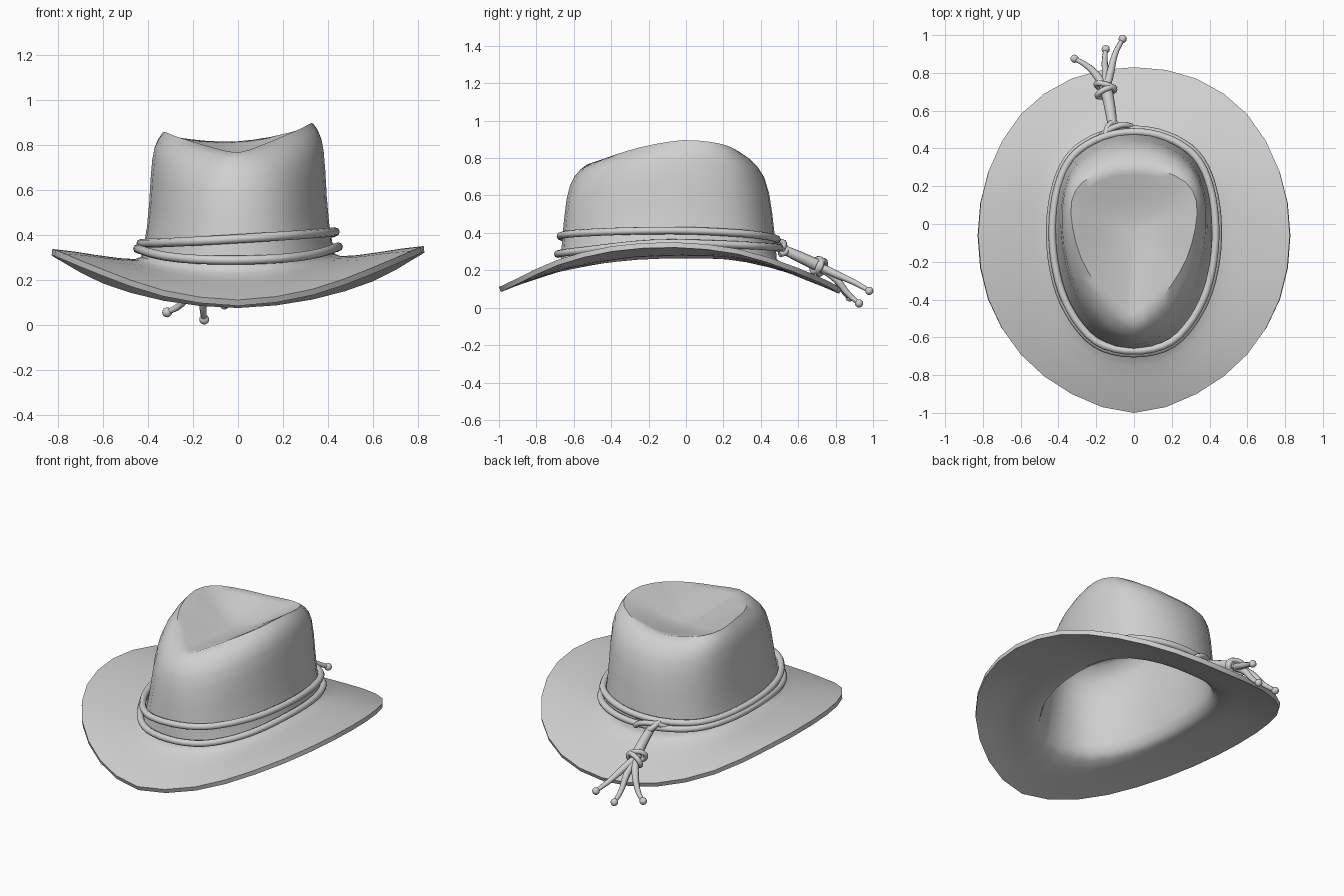
import bpy, math
from mathutils import Vector

if "Cube" in bpy.data.objects:
    bpy.data.objects.remove(bpy.data.objects["Cube"])

felt = bpy.data.materials.new("light_grey")
felt.diffuse_color = (0.63, 0.63, 0.63, 1)
felt.use_nodes = True
felt.node_tree.nodes["Principled BSDF"].inputs["Base Color"].default_value = felt.diffuse_color

N = 32  # columns around the hat

# Half outlines, front to back along the right side: (x, y, z)
OUTER = [(0, -1, .11), (.33, -.90, .155), (.60, -.69, .25), (.77, -.40, .322), (.825, -.06, .343),
         (.77, .28, .308), (.60, .58, .215), (.33, .77, .135), (0, .83, .10)]
BASE = [(0, -.67, .24), (.20, -.62, .25), (.34, -.45, .27), (.41, -.25, .29), (.43, -.02, .297),
        (.40, .20, .295), (.32, .36, .28), (.17, .455, .262), (0, .485, .25)]
RIDGE = [(0, -.53, .765), (.10, -.44, .79), (.20, -.32, .825), (.28, -.18, .855), (.325, -.02, .876),
         (.33, .12, .868), (.275, .22, .85), (.14, .285, .825), (0, .30, .815)]


def loop(half, tilt=0.0):
    """Mirror a half outline, tilt it sideways and resample it as a smooth closed loop."""
    pts = [Vector(p) for p in half] + [Vector((-x, y, z)) for x, y, z in half[-2:0:-1]]
    for p in pts:
        p.z += tilt * p.x
    n, out = len(pts), []
    for i in range(N):
        k, t = divmod(i * n / N, 1)
        a, b, c, d = (pts[(int(k) + j) % n] for j in (-1, 0, 1, 2))
        out.append(0.5 * (2 * b + (c - a) * t + (2 * a - 5 * b + 4 * c - d) * t * t
                          + (3 * b - a - 3 * c + d) * t ** 3))
    return out


def activate(ob):
    bpy.ops.object.select_all(action='DESELECT')
    ob.select_set(True)
    bpy.context.view_layer.objects.active = ob


def finish(ob, angle=50):
    ob.data.materials.clear()
    ob.data.materials.append(felt)
    activate(ob)
    bpy.ops.object.shade_smooth_by_angle(angle=math.radians(angle))


def tube(name, pts, radius, closed=False, radii=None):
    """Round cord along a smooth path."""
    cu = bpy.data.curves.new(name, 'CURVE')
    cu.dimensions = '3D'
    cu.bevel_depth, cu.bevel_resolution = radius, 2
    cu.resolution_u = 2 if closed else 5
    cu.use_fill_caps = True
    sp = cu.splines.new('BEZIER')
    sp.bezier_points.add(len(pts) - 1)
    sp.use_cyclic_u = closed
    for i, (bp, p) in enumerate(zip(sp.bezier_points, pts)):
        bp.co = p
        bp.handle_left_type = bp.handle_right_type = 'AUTO'
        bp.radius = radii[i] if radii else 1
    ob = bpy.data.objects.new(name, cu)
    bpy.context.collection.objects.link(ob)
    activate(ob)
    bpy.ops.object.convert(target='MESH')
    finish(bpy.context.view_layer.objects.active)


# Hat shell: brim, pinched crown wall and top dent as one lofted sheet
outer, base, ridge = loop(OUTER, .008), loop(BASE, .015), loop(RIDGE, .06)
rows = [outer]
for t, sag in ((.25, 0), (.5, .004), (.75, .006), (.93, .002)):         # brim
    rows.append([o.lerp(b, t) - Vector((0, 0, sag)) for o, b in zip(outer, base)])
# crown wall: inward share at the front and back, inward share at the sides, height share
for f_end, f_side, g in ((0, 0, .02), (.02, .10, .10), (.06, .24, .25), (.13, .34, .45), (.22, .40, .64),
                         (.36, .47, .79), (.53, .58, .88), (.75, .77, .95), (1, 1, 1)):
    row = []
    for b, r in zip(base, ridge):
        f = f_end + (f_side - f_end) * min(1, (b.x / .43) ** 2)
        row.append(Vector((*b.xy.lerp(r.xy, f), b.z + (r.z - b.z) * g)))
    rows.append(row)
dent = Vector((0, -.04, .74))
for u in (.12, .28, .46, .64, .82):                                     # top dent
    s = u * (2 - u) * .6 + u * u * (3 - 2 * u) * .4
    rows.append([Vector((*r.xy.lerp(dent.xy, u), r.z + (dent.z - r.z) * s)) for r in ridge])

verts = [v for row in rows for v in row] + [dent]
faces = [(r * N + i, r * N + (i + 1) % N, (r + 1) * N + (i + 1) % N, (r + 1) * N + i)
         for r in range(len(rows) - 1) for i in range(N)]
last = (len(rows) - 1) * N
faces += [(last + i, last + (i + 1) % N, len(verts) - 1) for i in range(N)]
me = bpy.data.meshes.new("hat_shell")
me.from_pydata(verts, [], faces)
hat = bpy.data.objects.new("hat_shell", me)
bpy.context.collection.objects.link(hat)
activate(hat)
solid = hat.modifiers.new("thickness", 'SOLIDIFY')
solid.thickness, solid.offset = .028, -1
bpy.ops.object.modifier_apply(modifier=solid.name)
finish(hat)


# Two cords wound around the crown
def band(name, front, side, back, grow, tilt):
    pts = []
    for p in base:
        d = Vector((p.x, p.y + .09, 0)).normalized()
        c = -d.y                                   # 1 at the front, -1 at the back
        z = side + ((front - side) if c > 0 else (back - side)) * c * c
        pts.append(Vector((p.x, p.y, z + tilt * p.x)) + d * grow)
    tube(name, pts, .02, True)


band("upper_band", .382, .387, .365, .002, .06)
band("lower_band", .287, .342, .32, .016, .01)

# Tie at the back: loop over the band, hanging cord, knot and three strands
tube("band_tie", [(-.19, .455, .33), (-.12, .505, .35), (-.05, .525, .34), (-.01, .515, .31)], .016)
tube("tie_loop", [(-.15, .46, .36), (-.135, .52, .335), (-.10, .535, .30), (-.08, .50, .285)], .016)
tube("hanging_cord", [(-.11, .49, .325), (-.125, .60, .275), (-.15, .73, .215)], .029,
     radii=[.8, 1, 1.15])

knot = Vector((-.15, .71, .222))
axis = Vector((-.08, .9, -.42)).normalized()
side = axis.cross(Vector((0, 0, 1))).normalized()
up = side.cross(axis)
for name, shift, lean in (("knot_wrap_a", -.012, .018), ("knot_wrap_b", .016, -.02)):
    ring = [knot + axis * (shift + lean * math.cos(a)) + (side * math.cos(a) * 1.25 + up * math.sin(a)) * .038
            for a in (k * math.tau / 10 for k in range(10))]
    tube(name, ring, .015, True)

STRANDS = [((-.20, .79, .165), (-.26, .845, .085), (-.315, .875, .055)),
           ((-.15, .80, .155), (-.155, .87, .07), (-.15, .925, .023)),
           ((-.125, .80, .18), (-.10, .90, .135), (-.06, .98, .09))]
for i, path in enumerate(STRANDS, 1):
    tube(f"strand_{i}", [knot, *path], .017, radii=[1.3, 1.2, .9, .7])
    bpy.ops.mesh.primitive_uv_sphere_add(segments=12, ring_count=8, radius=.022, location=path[-1])
    bead = bpy.context.object
    bead.name = f"strand_end_{i}"
    finish(bead)
